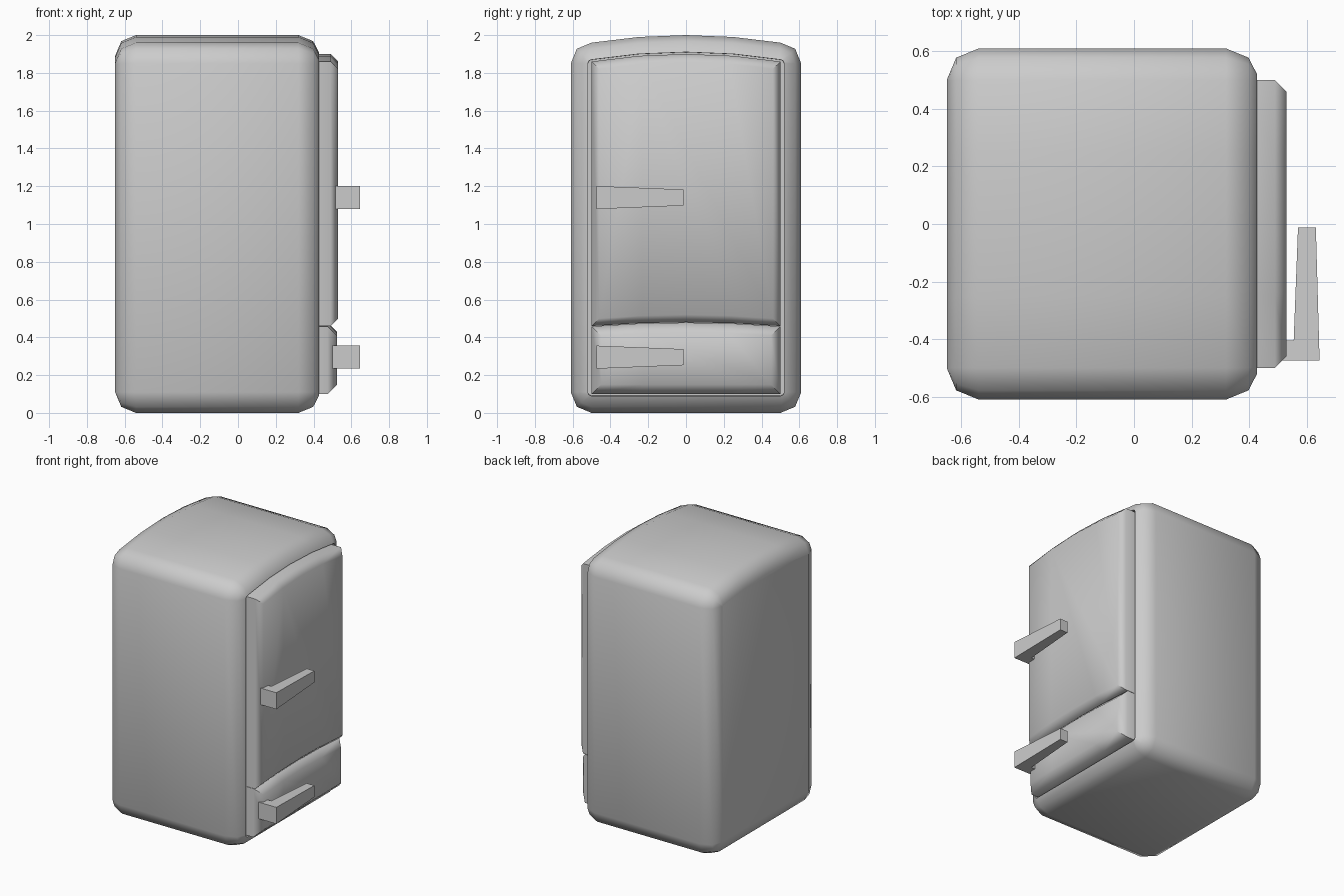
import bpy, bmesh, math

if "Cube" in bpy.data.objects:
    bpy.data.objects.remove(bpy.data.objects["Cube"])


def finish(name, bm, smooth=None):
    bmesh.ops.recalc_face_normals(bm, faces=bm.faces[:])
    mesh = bpy.data.meshes.new(name)
    bm.to_mesh(mesh)
    bm.free()
    ob = bpy.data.objects.new(name, mesh)
    bpy.context.collection.objects.link(ob)
    if smooth:
        bpy.ops.object.select_all(action='DESELECT')
        ob.select_set(True)
        bpy.context.view_layer.objects.active = ob
        bpy.ops.object.shade_smooth_by_angle(angle=math.radians(smooth))
    return ob


def loft(name, rings, smooth=None):
    """Skin equal-length closed rings of 3D points and cap both ends."""
    bm = bmesh.new()
    loops = [[bm.verts.new(p) for p in ring] for ring in rings]
    n = len(loops[0])
    for a, b in zip(loops, loops[1:]):
        for i in range(n):
            j = (i + 1) % n
            bm.faces.new((a[i], a[j], b[j], b[i]))
    bm.faces.new(loops[0])
    bm.faces.new(loops[-1])
    return finish(name, bm, smooth)


def arch(half, z, rise):
    """Shallow arch from +y to -y, crown at z."""
    return [(half * t, z - rise * t * t) for t in (1, 0.5, 0, -0.5, -1)]


def body_ring(x, inset):
    r = 0.11 - inset
    k = r * math.sqrt(0.5)
    right = [(0.5, inset), (0.5 + k, 0.11 - k), (0.5 + r, 0.11),
             (0.5 + r, 1.85), (0.5 + k, 1.85 + k)]
    left = [(-y, z) for y, z in reversed(right)]
    return [(x, y, z) for y, z in right + arch(0.5, 2 - inset, 0.04) + left]


def door_ring(x, inset, bottom, top, bottom_rise):
    half = 0.5 - inset
    pts = arch(half, top - inset, 0.04 if top > 1 else 0.02)
    pts += reversed(arch(half, bottom + inset, bottom_rise))
    return [(x, y, z) for y, z in pts]


# Cabinet: rounded shell with a shallow door recess in the +x face
loft("cabinet", [body_ring(x, d) for x, d in (
    (-0.65, 0.108), (-0.618, 0.032), (-0.54, 0), (0.32, 0),
    (0.398, 0.032), (0.428, 0.09), (0.37, 0.091))], 50)

# Doors: arched panels with a chamfered front edge
for name, bottom, top, rise, front, chamfer in (
        ("upper_door", 0.48, 1.90, 0.02, 0.53, 0.04),
        ("lower_door", 0.10, 0.478, 0.0, 0.525, 0.05)):
    loft(name, [door_ring(x, d, bottom, top, rise) for x, d in (
        (0.365, 0), (front - chamfer, 0), (front, chamfer))], 50)

# Handles: tapered lever on a short mounting foot
for name, zc, x0 in (("upper_handle", 1.14, 0.51), ("lower_handle", 0.295, 0.49)):
    plan = [(x0, -0.475), (0.645, -0.475), (0.632, -0.013),
            (0.57, -0.013), (0.555, -0.405), (x0, -0.405)]
    loft(name, [[(x, y, zc + s * (0.061 - 0.04 * (y + 0.475))) for x, y in plan]
                for s in (-1, 1)])
